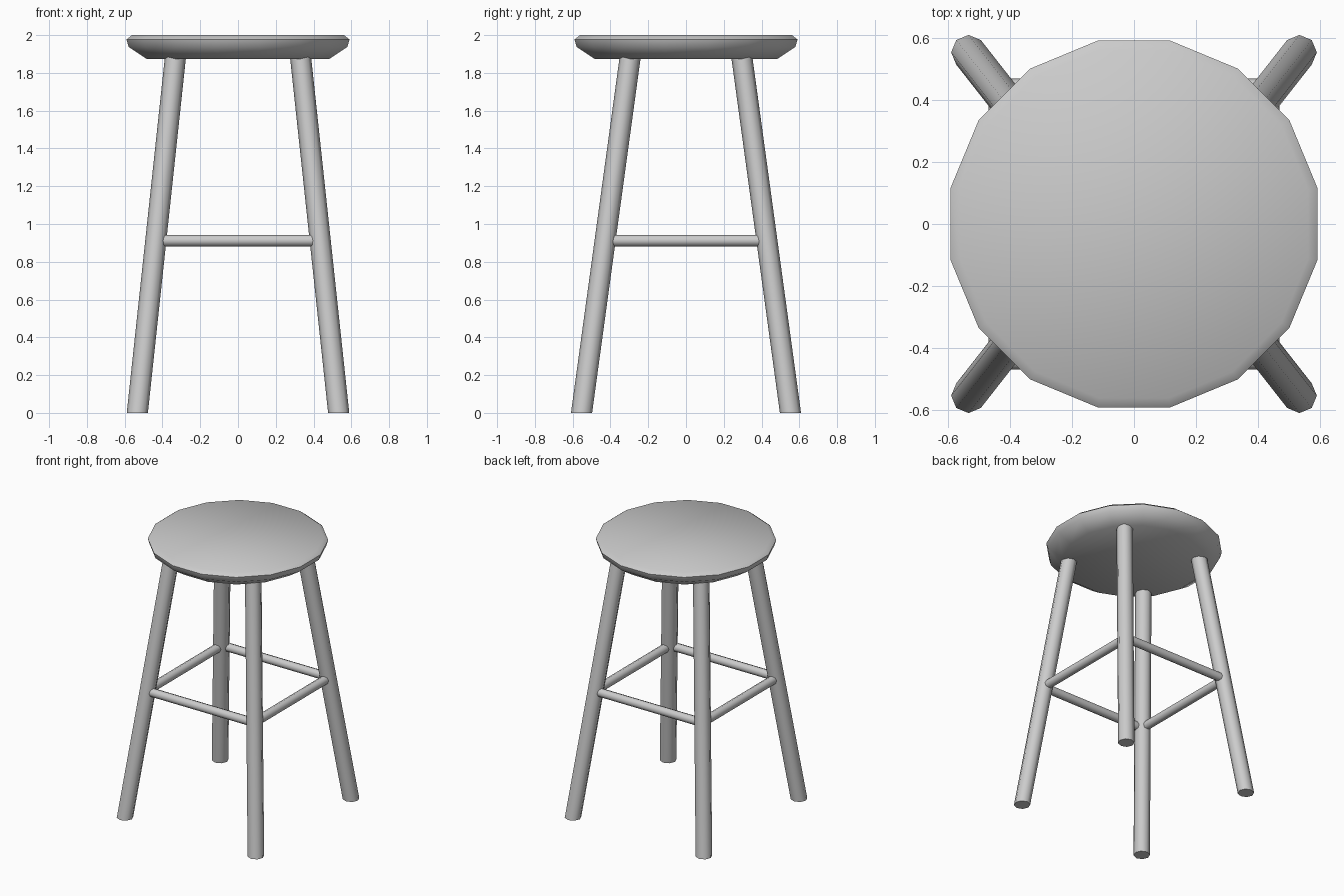
import bpy, bmesh
from math import cos, sin, pi, radians
from mathutils import Vector

if "Cube" in bpy.data.objects:
    bpy.data.objects.remove(bpy.data.objects["Cube"])


def loft(name, rings, angle=40):
    """Skin equal-length rings of points, cap both ends, smooth by angle."""
    bm = bmesh.new()
    loops = [[bm.verts.new(p) for p in ring] for ring in rings]
    n = len(loops[0])
    for a, b in zip(loops, loops[1:]):
        for i in range(n):
            j = (i + 1) % n
            bm.faces.new((a[i], a[j], b[j], b[i]))
    bm.faces.new(loops[0][::-1])
    bm.faces.new(loops[-1])
    bmesh.ops.recalc_face_normals(bm, faces=bm.faces)
    mesh = bpy.data.meshes.new(name)
    bm.to_mesh(mesh)
    bm.free()
    ob = bpy.data.objects.new(name, mesh)
    bpy.context.collection.objects.link(ob)
    bpy.ops.object.select_all(action='DESELECT')
    ob.select_set(True)
    bpy.context.view_layer.objects.active = ob
    bpy.ops.object.shade_smooth_by_angle(angle=radians(angle))
    return ob


def ring(center, u, v, r, n, offset=0.0):
    c, u, v = Vector(center), Vector(u), Vector(v)
    return [c + r * (cos(offset + 2 * pi * i / n) * u + sin(offset + 2 * pi * i / n) * v)
            for i in range(n)]


X, Y, Z = (1, 0, 0), (0, 1, 0), (0, 0, 1)

# Round sixteen-sided seat with bevelled rim and tapered underside
profile = [(0.492, 1.873), (0.59, 1.937), (0.602, 1.977), (0.572, 2.0)]
loft("seat", [ring((0, 0, z), X, Y, r, 16, pi / 16) for r, z in profile])

# Splayed legs, cut level at the floor
for sy, row in ((-1, "front"), (1, "back")):
    for sx, side in ((-1, "left"), (1, "right")):
        loft(f"{row}_{side}_leg",
             [ring((sx * 0.533, sy * 0.553, 0), X, Y, 0.056, 8),
              ring((sx * 0.33, sy * 0.294, 1.895), X, Y, 0.056, 8)], 50)

# Four rungs set slightly outside the leg centres
for s, row, side in ((-1, "front", "left"), (1, "back", "right")):
    loft(f"{row}_rung", [ring((x, s * 0.438, 0.912), Y, Z, 0.031, 8)
                         for x in (-0.43, 0.43)], 50)
    loft(f"{side}_rung", [ring((s * 0.438, y, 0.912), X, Z, 0.031, 8)
                          for y in (-0.425, 0.425)], 50)
